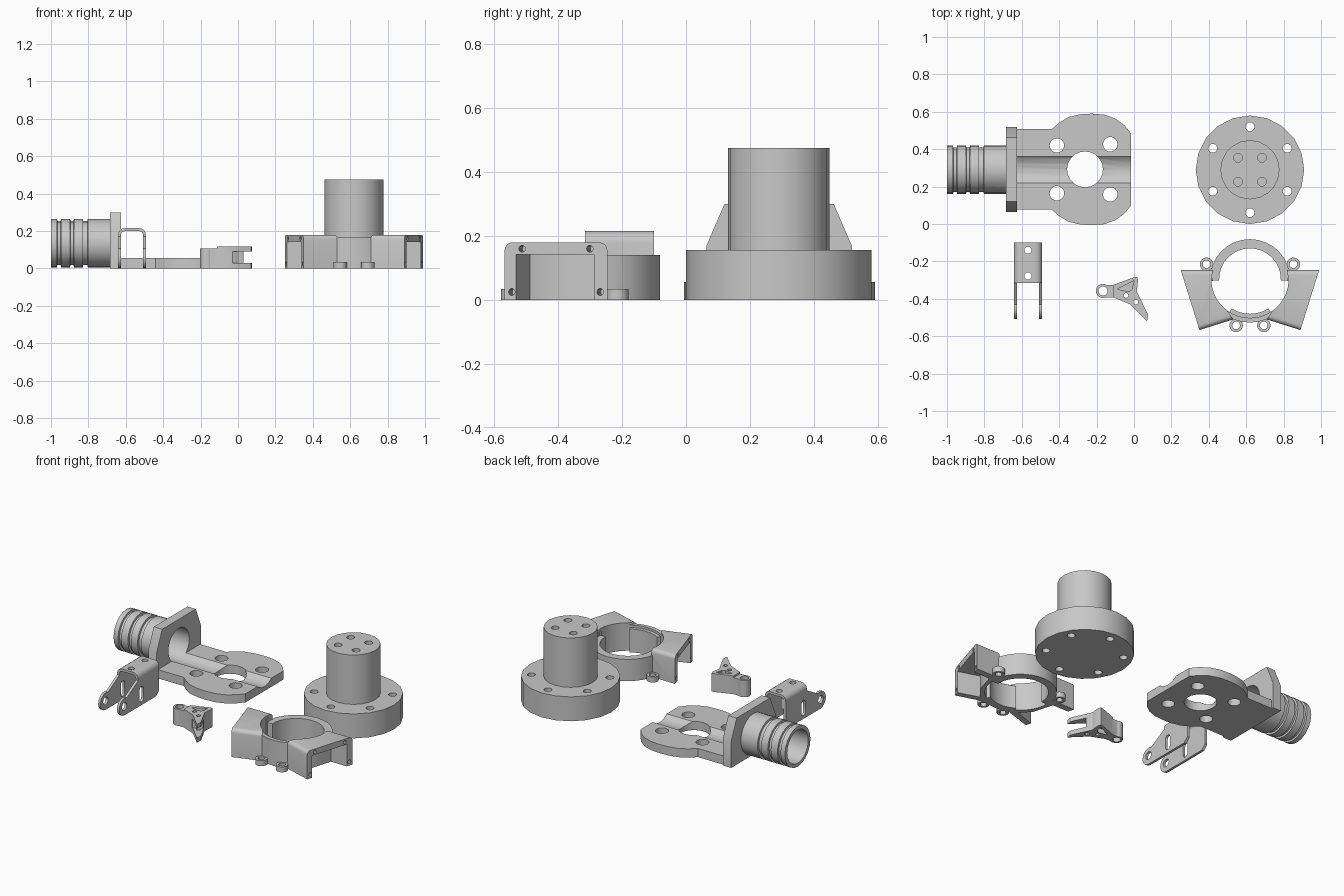
import bpy, bmesh, math
from mathutils import Vector

if "Cube" in bpy.data.objects:
    bpy.data.objects.remove(bpy.data.objects["Cube"])

steel = bpy.data.materials.new("light_grey")
steel.diffuse_color = (0.58, 0.58, 0.58, 1)
steel.use_nodes = True
steel.node_tree.nodes["Principled BSDF"].inputs["Base Color"].default_value = steel.diffuse_color

def finish(bm, name):
    bmesh.ops.recalc_face_normals(bm, faces=bm.faces)
    me = bpy.data.meshes.new(name)
    bm.to_mesh(me)
    bm.free()
    ob = bpy.data.objects.new(name, me)
    bpy.context.collection.objects.link(ob)
    return ob

def place(u, v, w, axis):
    return {'x': (w, u, v), 'y': (u, w, v), 'z': (u, v, w)}[axis]

def prism(pts, a, b, axis='z', name="tool"):
    """Extrude a 2D outline from a to b along an axis."""
    bm = bmesh.new()
    face = bm.faces.new([bm.verts.new(place(u, v, a, axis)) for u, v in pts])
    ext = bmesh.ops.extrude_face_region(bm, geom=[face])
    vs = [g for g in ext['geom'] if isinstance(g, bmesh.types.BMVert)]
    bmesh.ops.translate(bm, verts=vs, vec=place(0, 0, b - a, axis))
    return finish(bm, name)

def arc(cx, cy, r, n, a0, a1):
    return [(cx + r * math.cos(math.radians(a0 + (a1 - a0) * i / n)),
             cy + r * math.sin(math.radians(a0 + (a1 - a0) * i / n))) for i in range(n + 1)]

def disc(cx, cy, r, a, b, axis='z', n=16, name="tool"):
    return prism(arc(cx, cy, r, n, 0, 360)[:-1], a, b, axis, name)

def sector(cx, cy, r0, r1, a0, a1, z0, z1, n=12):
    return prism(arc(cx, cy, r1, n, a0, a1) + arc(cx, cy, r0, n, a1, a0), z0, z1)

def lathe_x(prof, cy, cz, n, name):
    bm = bmesh.new()
    rings = [[bm.verts.new((x, cy + r * math.cos(2 * math.pi * i / n),
                            cz + r * math.sin(2 * math.pi * i / n))) for i in range(n)]
             for x, r in prof]
    for p, q in zip(rings, rings[1:]):
        for i in range(n):
            bm.faces.new((p[i], p[(i + 1) % n], q[(i + 1) % n], q[i]))
    bm.faces.new(rings[0])
    bm.faces.new(rings[-1])
    return finish(bm, name)

def combine(ob, tools, op):
    for t in tools:
        m = ob.modifiers.new("b", 'BOOLEAN')
        m.operation, m.solver, m.object = op, 'EXACT', t
        bpy.context.view_layer.update()
        dg = bpy.context.evaluated_depsgraph_get()
        me = bpy.data.meshes.new_from_object(ob.evaluated_get(dg))
        ob.modifiers.clear()
        ob.data = me
        bpy.data.objects.remove(t)
    return ob

def cut(ob, *tools):
    return combine(ob, tools, 'DIFFERENCE')

def add(ob, *tools):
    return combine(ob, tools, 'UNION')

def round_edges(ob, test, width, segs=4):
    bm = bmesh.new()
    bm.from_mesh(ob.data)
    es = [e for e in bm.edges if test(e.verts[0].co, e.verts[1].co)]
    bmesh.ops.bevel(bm, geom=es, offset=width, segments=segs, profile=0.5, affect='EDGES')
    bm.to_mesh(ob.data)
    bm.free()
    return ob

# Flanged hub
HX, HY = 0.62, 0.29
hub = disc(HX, HY, 0.29, 0, 0.157, n=20, name="flanged_hub")
add(hub, disc(HX, HY, 0.158, 0.1, 0.475, n=20))
for k in range(6):
    a = math.radians(30 + 60 * k)
    cut(hub, disc(HX + 0.23 * math.cos(a), HY + 0.23 * math.sin(a), 0.024, -0.1, 0.3, n=12))
for sx in (-1, 1):
    for sy in (-1, 1):
        cut(hub, disc(HX + sx * 0.064, HY + sy * 0.064, 0.024, 0.35, 0.6, n=12))

# Hose fitting: grooved barb, chamfered plate, drilled pad, one bore through all
prof = [(-1, 0.13)]
for g0, g1 in ((-0.968, -0.946), (-0.898, -0.877), (-0.83, -0.803)):
    prof += [(g0, 0.13), (g0 + 0.002, 0.118), (g1 - 0.002, 0.118), (g1, 0.13)]
prof += [(-0.65, 0.13)]
fitting = lathe_x(prof, 0.29, 0.135, 20, "hose_fitting")
plate = [(0.064, 0), (0.518, 0), (0.518, 0.17), (0.462, 0.3), (0.12, 0.3), (0.064, 0.17)]
half = [(-0.65, 0.215), (-0.44, 0.215), (-0.40, 0.25), (-0.35, 0.28), (-0.285, 0.295),
        (-0.225, 0.298), (-0.16, 0.293), (-0.10, 0.272), (-0.05, 0.235), (-0.015, 0.192)]
pad = [(x, 0.292 + d) for x, d in half] + [(x, 0.292 - d) for x, d in reversed(half)]
add(fitting, prism(plate, -0.685, -0.625, 'x'), prism(pad, 0, 0.056))
cut(fitting, disc(0.29, 0.135, 0.107, -1.2, 0.2, 'x', 20),
    disc(-0.262, 0.292, 0.096, -0.1, 0.2, n=20))
for x, d in ((-0.412, 0.128), (-0.127, 0.134)):
    for s in (-1, 1):
        cut(fitting, disc(x, 0.292 + s * d, 0.039, -0.1, 0.2, n=14))

# Folded sheet clip
side = [(-0.13, 0), (-0.1, 0.03), (-0.1, 0.215), (-0.315, 0.215), (-0.315, 0.17)] \
    + arc(-0.453, 0.055, 0.055, 10, 65, 270)
clip = prism(side, -0.642, -0.492, 'x', "sheet_clip")
round_edges(clip, lambda p, q: min(p.z, q.z) > 0.21 and abs(p.x - q.x) < 1e-4, 0.035)
inner = prism([(-0.626, -0.1), (-0.508, -0.1), (-0.508, 0.199), (-0.626, 0.199)], -0.7, 0, 'y')
round_edges(inner, lambda p, q: min(p.z, q.z) > 0.19 and abs(p.x - q.x) < 1e-4, 0.02)
slot = arc(-0.28, 0.1, 0.02, 6, 0, 180) + arc(-0.28, 0.04, 0.02, 6, 180, 360)
cut(clip, inner, prism(slot, -0.8, -0.4, 'x'), disc(-0.455, 0.058, 0.025, -0.8, -0.4, 'x'),
    disc(-0.567, -0.14, 0.019, 0.1, 0.3), disc(-0.567, -0.278, 0.019, 0.1, 0.3))

# Small forked lever
outline = [(-0.15, -0.325), (-0.11, -0.325), (0, -0.285), (0.016, -0.283), (0.022, -0.3),
           (0.015, -0.36), (0.075, -0.485), (0.07, -0.52), (0.05, -0.5), (-0.02, -0.43),
           (-0.11, -0.392), (-0.15, -0.392)]
lever = prism(outline, 0, 0.118, name="forked_lever")
cut(lever, prism([(-0.3, -0.2), (-0.112, -0.2), (-0.112, -0.6), (-0.3, -0.6)], 0.107, 0.2))
add(lever, disc(-0.166, -0.358, 0.038, 0, 0.107))
gap = [(0.035, -0.25), (0.03, -0.4), (-0.03, -0.42), (-0.03, -0.6), (0.2, -0.6), (0.2, -0.25)]
cut(lever, prism(gap, 0.03, 0.09), disc(-0.166, -0.358, 0.025, -0.1, 0.3, n=12))
for z0, z1 in ((-0.1, 0.03), (0.09, 0.2)):
    cut(lever, prism([(-0.09, -0.348), (0.0, -0.303), (-0.012, -0.35), (-0.03, -0.362)], z0, z1))
for x, y in ((-0.043, -0.382), (0.01, -0.417)):
    cut(lever, disc(x, y, 0.013, -0.1, 0.3, n=12))

# Ring clamp with two hollow wings
CX, CY = 0.62, -0.295
clamp = sector(CX, CY, 0.165, 0.214, -2, 182, 0, 0.14, 16)
clamp.name = "ring_clamp"
add(clamp, sector(CX, CY, 0.2, 0.232, 178, 362, 0, 0.165, 16))
for s in (1, -1):
    wing = [(0.2, -0.246), (0.37, -0.246), (0.27, -0.567), (0.09, -0.51), (0.13, -0.45), (0.205, -0.31)]
    body = prism([(CX + s * u, y) for u, y in wing], 0, 0.18)
    ends = (wing[0], wing[1]), (wing[2], wing[3])

    def is_side(p, q):
        if min(p.z, q.z) < 0.17:
            return False
        return any(abs((p.y + q.y) / 2 - (e[0][1] + e[1][1]) / 2) < 1e-3 for e in ends)
    round_edges(body, is_side, 0.025)
    pocket = [(0.243, -0.287), (0.43, -0.287), (0.34, -0.552), (0.27, -0.528), (0.145, -0.488), (0.203, -0.42)]
    cut(body, prism([(CX + s * u, y) for u, y in pocket], -0.1, 0.142))
    # screw holes in the end frame
    a, b = Vector((0.37, -0.246)), Vector((0.27, -0.567))
    for t, z in ((0.07, 0.025), (0.93, 0.025), (0.17, 0.16), (0.83, 0.16)):
        p = a.lerp(b, t)
        drill = disc(0, 0, 0.011, -0.04, 0.04, 'x', 10)
        drill.rotation_euler.z = -s * math.atan2(0.1, 0.321)
        drill.location = (CX + s * p.x, p.y, z)
        cut(body, drill)
    add(clamp, body)
cut(clamp, prism(arc(CX, CY, 0.207, 20, 183, 357), -0.1, 0.3))
add(clamp, sector(CX, CY, 0.185, 0.22, 238, 302, 0, 0.15, 8))
# bolt ears
for s in (1, -1):
    for u, y in ((0.232, -0.215), (0.074, -0.542)):
        add(clamp, disc(CX + s * u, y, 0.036, 0, 0.035))
        cut(clamp, disc(CX + s * u, y, 0.021, -0.1, 0.1, n=12))

# Finish: material and smooth shading with sharp edges
for ob in list(bpy.context.collection.objects):
    ob.data.materials.clear()
    ob.data.materials.append(steel)
    ob.select_set(True)
    bpy.context.view_layer.objects.active = ob
bpy.ops.object.shade_smooth_by_angle(angle=math.radians(30))
